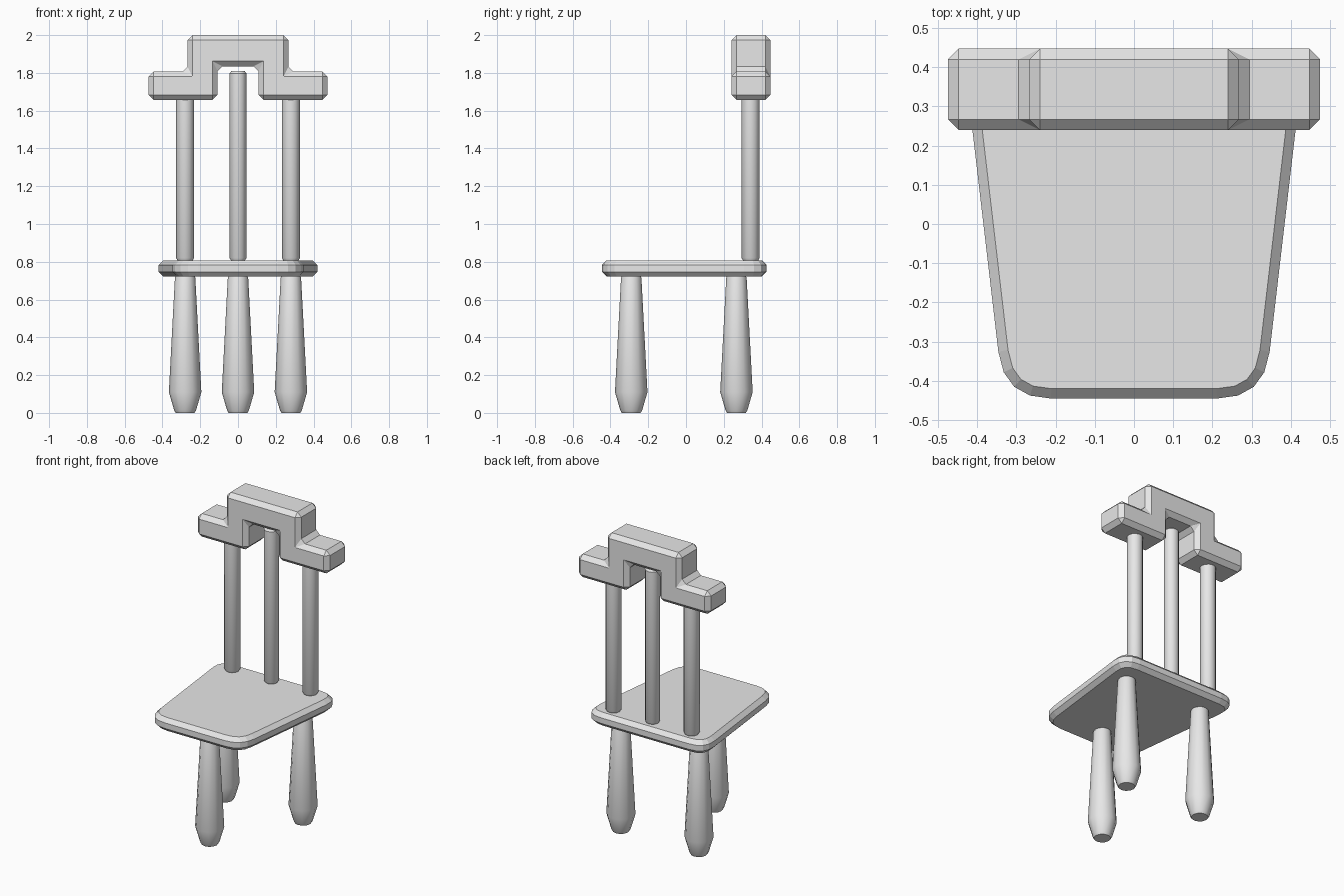
import bpy
import bmesh
from math import radians
from mathutils import Vector

cube = bpy.data.objects.get("Cube")
if cube:
    bpy.data.objects.remove(cube)

grey = bpy.data.materials.new("light_grey")
grey.use_nodes = True
grey.diffuse_color = (0.8, 0.8, 0.8, 1)
grey.node_tree.nodes["Principled BSDF"].inputs["Base Color"].default_value = grey.diffuse_color


def finish(name, bm, bevel=0):
    """Turn a bmesh into an object, with an optional chamfer on sharp edges."""
    bmesh.ops.recalc_face_normals(bm, faces=bm.faces)
    mesh = bpy.data.meshes.new(name)
    bm.to_mesh(mesh)
    bm.free()
    mesh.materials.append(grey)
    obj = bpy.data.objects.new(name, mesh)
    bpy.context.collection.objects.link(obj)
    if bevel:
        mod = obj.modifiers.new("chamfer", "BEVEL")
        mod.width = bevel
        mod.segments = 1
        mod.limit_method = "ANGLE"
        mod.angle_limit = radians(50)
    else:
        bpy.ops.object.select_all(action="DESELECT")
        obj.select_set(True)
        bpy.context.view_layer.objects.active = obj
        bpy.ops.object.shade_smooth_by_angle(angle=radians(35))
    return obj


def extruded(name, outline, offset, bevel):
    """Extrude a closed outline along an offset."""
    bm = bmesh.new()
    face = bm.faces.new([bm.verts.new(p) for p in outline])
    new = bmesh.ops.extrude_face_region(bm, geom=[face])["geom"]
    verts = [g for g in new if isinstance(g, bmesh.types.BMVert)]
    bmesh.ops.translate(bm, verts=verts, vec=offset)
    return finish(name, bm, bevel)


def turned(name, x, y, profile, sides=12):
    """Capped round part from (radius, height) pairs."""
    bm = bmesh.new()
    rings = []
    for r, z in profile:
        ring = bmesh.ops.create_circle(bm, segments=sides, radius=r)["verts"]
        bmesh.ops.translate(bm, verts=ring, vec=(x, y, z))
        rings.append(ring)
    for low, high in zip(rings, rings[1:]):
        for i in range(sides):
            j = (i + 1) % sides
            bm.faces.new((low[i], low[j], high[j], high[i]))
    bm.faces.new(rings[0])
    bm.faces.new(rings[-1])
    return finish(name, bm)


def rounded(corners, cut, z, steps=4):
    """Round each corner of a polygon with a short curve."""
    points = []
    for i, c in enumerate(corners):
        c = Vector(c)
        a = c + (Vector(corners[i - 1]) - c).normalized() * cut
        b = c + (Vector(corners[(i + 1) % len(corners)]) - c).normalized() * cut
        for k in range(steps + 1):
            t = k / steps
            p = a * (1 - t) ** 2 + c * 2 * t * (1 - t) + b * t ** 2
            points.append((p.x, p.y, z))
    return points


# Seat: tapered slab, narrow at the front
seat_corners = [(-0.332, -0.445), (0.332, -0.445), (0.434, 0.427), (-0.434, 0.427)]
extruded("seat", rounded(seat_corners, 0.12, 0.722), (0, 0, 0.086), 0.025)

# Top rail: stepped arch with a notch over the middle spindle
half = [(0.108, 1.835), (0.108, 1.657), (0.474, 1.657),
        (0.474, 1.807), (0.267, 1.807), (0.267, 2.0)]
arch = half + [(-x, z) for x, z in reversed(half)]
extruded("top_rail", [(x, 0.24, z) for x, z in arch], (0, 0.207, 0), 0.027)

# Spindles between seat and rail
for name, x, r, top in (("right_spindle", -0.28, 0.048, 1.67),
                        ("middle_spindle", 0, 0.045, 1.81),
                        ("left_spindle", 0.28, 0.048, 1.67)):
    turned(name, x, 0.342, [(r - 0.01, 0.804), (r, 0.82), (r, top - 0.012), (r - 0.01, top)])

# Legs: one in front, two behind
leg_profile = [(0.05, 0), (0.058, 0.014), (0.086, 0.11), (0.054, 0.715), (0.05, 0.724)]
for name, x, y in (("front_leg", 0, -0.29), ("back_right_leg", -0.28, 0.267),
                   ("back_left_leg", 0.28, 0.267)):
    turned(name, x, y, leg_profile)
